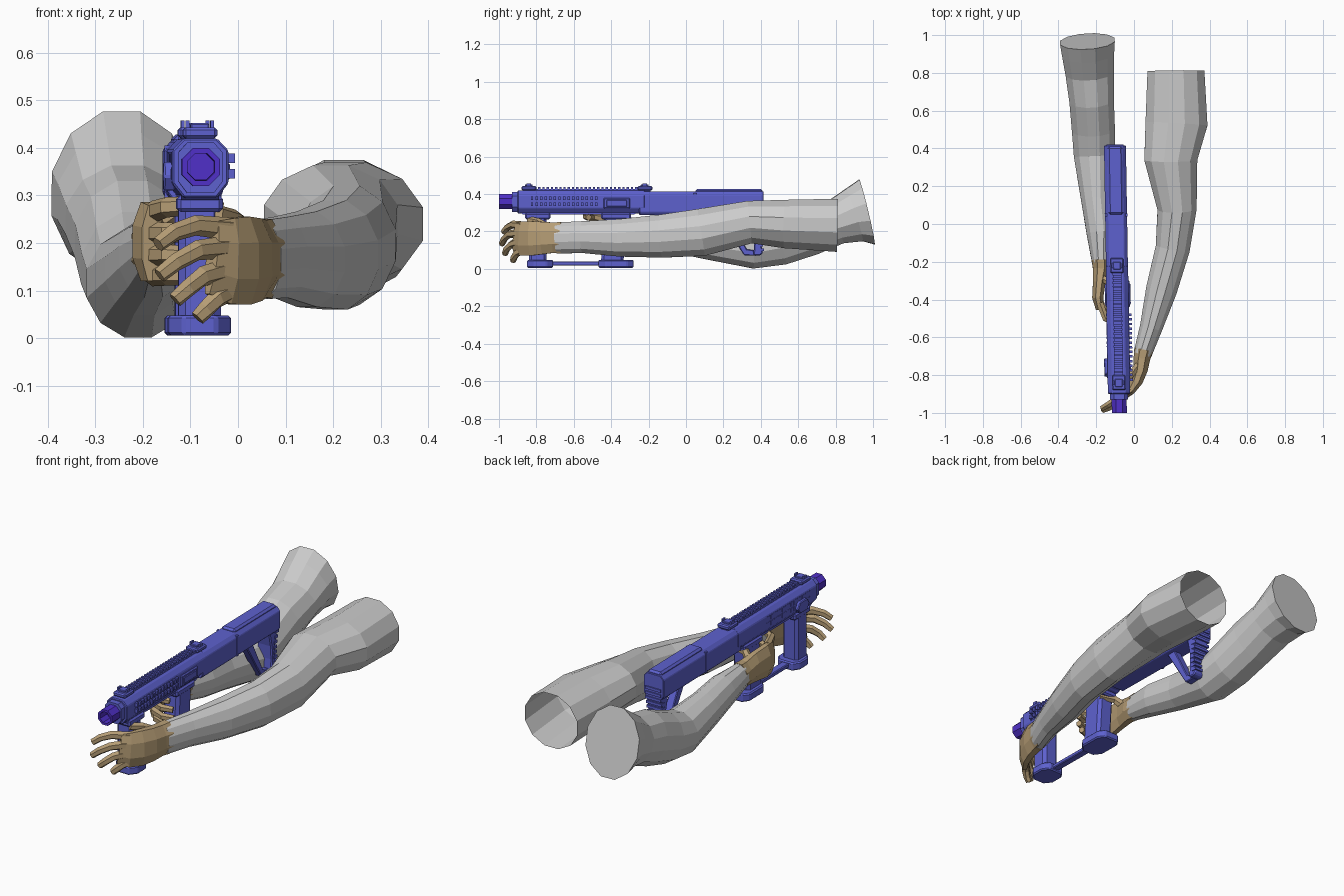
import bpy, bmesh, math
from mathutils import Vector


def material(name, rgb):
    m = bpy.data.materials.new(name)
    m.diffuse_color = (*rgb, 1)
    return m


BLUE = material("blue_metal", (0.11, 0.12, 0.62))
PURPLE = material("purple_metal", (0.08, 0.03, 0.58))
TAN = material("tan_glove", (0.47, 0.34, 0.18))


def finish(name, bm, mat=None):
    bmesh.ops.recalc_face_normals(bm, faces=bm.faces)
    me = bpy.data.meshes.new(name)
    bm.to_mesh(me)
    bm.free()
    ob = bpy.data.objects.new(name, me)
    bpy.context.collection.objects.link(ob)
    if mat:
        me.materials.append(mat)
    return ob


def gun_point(x, y, z):
    # the gun is turned slightly off the y axis
    return Vector((x - 0.094 - 0.0165 * y, y, z))


def prism(name, prof, a, b, axis="x", bevel=0.0, mat=BLUE):
    """Profile (y,z) swept a..b along x, or (x,z) along y, or (x,y) along z."""
    put = {"x": lambda p, t: (t, p[0], p[1]), "y": lambda p, t: (p[0], t, p[1]),
           "z": lambda p, t: (p[0], p[1], t)}[axis]
    bm = bmesh.new()
    r0, r1 = [[bm.verts.new(gun_point(*put(p, t))) for p in prof] for t in (a, b)]
    n = len(prof)
    for i in range(n):
        bm.faces.new((r0[i], r0[(i + 1) % n], r1[(i + 1) % n], r1[i]))
    bm.faces.new(r0)
    bm.faces.new(r1)
    ob = finish(name, bm, mat)
    if bevel:
        m = ob.modifiers.new("bevel", "BEVEL")
        m.width, m.segments = bevel, 1
    return ob


def box(name, x0, x1, y0, y1, z0, z1, bevel=0.0, mat=BLUE):
    return prism(name, [(y0, z0), (y1, z0), (y1, z1), (y0, z1)], x0, x1, "x", bevel, mat)


def loft(name, secs, n=10, mat=None, cap0=True, cap1=True):
    """Sections (x, y, z, half width, half height) across a bending path."""
    pts = [Vector(s[:3]) for s in secs]
    bm = bmesh.new()
    rings = []
    for i, s in enumerate(secs):
        t = (pts[min(i + 1, len(pts) - 1)] - pts[max(i - 1, 0)]).normalized()
        side = t.cross(Vector((0, 0, 1))).normalized()
        up = side.cross(t)
        ring = []
        for k in range(n):
            q = 2 * math.pi * (k + 0.5) / n
            ring.append(bm.verts.new(pts[i] + side * s[3] * math.cos(q) + up * s[4] * math.sin(q)))
        rings.append(ring)
    for r0, r1 in zip(rings, rings[1:]):
        for k in range(n):
            bm.faces.new((r0[k], r0[(k + 1) % n], r1[(k + 1) % n], r1[k]))
    if cap0:
        bm.faces.new(rings[0])
    if cap1:
        bm.faces.new(rings[-1])
    return finish(name, bm, mat)


# Sleeves: the right one is open at the shoulder, the left one closed
loft("right_sleeve", [
    (.045, -.69, .165, .05, .086), (.09, -.55, .17, .062, .088), (.145, -.35, .166, .085, .104),
    (.205, -.13, .175, .094, .119), (.228, .08, .195, .107, .131), (.195, .34, .25, .145, .118),
    (.225, .53, .24, .17, .134), (.222, .81, .233, .156, .147)], 12, cap1=False)
loft("left_sleeve", [
    (-.175, -.21, .19, .048, .07), (-.178, -.05, .17, .075, .088), (-.198, .13, .145, .085, .1),
    (-.21, .36, .115, .112, .117), (-.215, .50, .145, .118, .13), (-.225, .66, .205, .122, .138),
    (-.235, .80, .25, .132, .124), (-.243, .90, .288, .142, .152), (-.247, .967, .304, .15, .184)], 12)

# Gloved hands: cuff, palm, fingers, thumb
loft("right_palm", [
    (.052, -.665, .167, .052, .09), (.042, -.71, .167, .048, .088), (.034, -.77, .165, .042, .094),
    (.014, -.83, .163, .036, .1), (-.018, -.88, .162, .027, .098), (-.055, -.912, .17, .019, .084)], 8, TAN)
loft("left_palm", [
    (-.176, -.19, .19, .052, .074), (-.175, -.24, .192, .046, .07), (-.184, -.31, .2, .036, .08),
    (-.192, -.39, .203, .032, .09), (-.18, -.45, .2, .024, .086)], 8, TAN)
digits = {
    "right_index": [(-.02, -.875, .23), (-.09, -.925, .237), (-.135, -.955, .222), (-.168, -.975, .197)],
    "right_middle": [(-.02, -.885, .192), (-.085, -.945, .185), (-.13, -.972, .16), (-.165, -.985, .132)],
    "right_ring": [(-.015, -.88, .147), (-.075, -.935, .13), (-.105, -.96, .105), (-.132, -.968, .08)],
    "right_little": [(-.005, -.86, .107), (-.045, -.905, .084), (-.068, -.92, .06), (-.085, -.925, .042)],
    "right_thumb": [(.02, -.75, .225), (-.01, -.79, .25), (-.045, -.84, .262)],
    "left_thumb": [(-.165, -.29, .24), (-.13, -.31, .265), (-.05, -.33, .265)],
    "left_index": [(-.18, -.42, .265), (-.15, -.5, .275), (-.08, -.535, .28), (-.035, -.52, .275)],
    "left_middle": [(-.185, -.42, .22), (-.15, -.485, .222), (-.09, -.505, .22), (-.04, -.485, .215)],
    "left_ring": [(-.185, -.42, .175), (-.15, -.48, .176), (-.09, -.5, .172), (-.04, -.48, .168)],
    "left_little": [(-.18, -.41, .133), (-.15, -.465, .132), (-.09, -.485, .13), (-.045, -.465, .126)],
}
for name, path in digits.items():
    loft(name, [(*p, .021 - .0015 * i, .024 - .0025 * i) for i, p in enumerate(path)], 6, TAN)

# Handguard and receiver: chamfered section along y
hull = [(-.035, .295), (.035, .295), (.059, .325), (.059, .395), (.035, .42), (-.035, .42),
        (-.059, .395), (-.059, .325)]
prism("handguard", hull, -.9, -.22, "y", .004)
prism("nose_block", [(x * .8, .36 + (z - .36) * .85) for x, z in hull], -.93, -.9, "y")
prism("lower_rail", [(-.9, .31), (-.87, .29), (-.28, .29), (-.24, .31)], -.04, .04)

# Hollow octagonal muzzle with a recessed barrel face
muzzle = loft("muzzle", [(*gun_point(0, -.90, .36), .043, .043), (*gun_point(0, -1.0, .36), .043, .043)],
              8, PURPLE, False, False)
muzzle.modifiers.new("wall", "SOLIDIFY").thickness = .012
loft("barrel_face", [(*gun_point(0, -.92, .36), .032, .032), (*gun_point(0, -.94, .36), .03, .03)], 8, PURPLE)

# Top rail with teeth and two folded sights
box("top_rail", -.022, .022, -.87, -.19, .415, .428)
for i in range(24):
    y = -.79 + i * .0225
    box("rail_tooth", -.024, .024, y, y + .012, .426, .438)
for y in (-.84, -.22):
    box("sight_base", -.036, .036, y - .04, y + .04, .42, .443, .006)
    box("sight_block", -.02, .02, y - .022, y + .02, .44, .452, .003)
    for x in (-.026, .026):
        box("sight_ear", x - .004, x + .004, y - .012, y + .012, .44, .457)

# Side rails with two rows of teeth; the right one stands proud
for s, out in ((-1, .061), (1, .074)):
    for z in (.346, .378):
        box("side_rail", s * .05, s * .06, -.84, -.46, z - .013, z + .013)
        for i in range(15):
            y = -.83 + i * .0245
            box("side_tooth", s * .055, s * out, y, y + .013, z - .01, z + .01)
box("ejection_port", .05, .066, -.44, -.3, .322, .38, .005)
box("port_cover", .06, .07, -.425, -.315, .333, .368, .003)
prism("side_knob", [(-.79, .31), (-.73, .31), (-.71, .34), (-.73, .37), (-.79, .37), (-.81, .34)],
      -.076, -.05, "x", .004)

# Two vertical grips with feet joined by a bar
for name, y0, y1, tilt in (("front_grip", -.84, -.745, .0), ("rear_grip", -.435, -.315, -.02)):
    prism(name, [(y0 + tilt, .03), (y1 + tilt, .03), (y1, .3), (y0, .3)], -.045, .045, "x", .015)
    box(name + "_collar", -.048, .048, y0 - .02, y1 + .02, .265, .3, .008)
    f0, f1 = y0 - .01 + tilt * 1.2, y1 + .035
    prism(name + "_foot", [(-.035, f0), (.035, f0), (.066, f0 + .04), (.066, f1 - .035), (.04, f1),
                           (-.04, f1), (-.066, f1 - .035), (-.066, f0 + .04)], .006, .048, "z", .006)
box("foot_bar", -.02, .02, -.73, -.45, .018, .04, .004)

# Stock beam, cheek piece, ribbed butt and triangular strut
prism("stock_beam", [(-.045, .288), (.045, .288), (.058, .305), (.058, .395), (.04, .415), (-.04, .415),
                     (-.058, .395), (-.058, .305)], -.25, .415, "y", .003)
box("cheek_piece", -.04, .04, .05, .41, .40, .428, .01)
box("stock_band", -.06, .06, .04, .055, .296, .405)
prism("butt_plate", [(.345, .295), (.415, .295), (.4, .22), (.398, .15), (.412, .085), (.395, .07),
                     (.36, .072), (.366, .15), (.362, .22)], -.042, .042, "x", .006)
for i in range(10):
    z = .095 + i * .026
    y = min(.413, .398 + .6 * abs(z - .18) ** 1.6)
    box("butt_rib", -.045, .045, y - .02, y + .008, z, z + .014)
prism("stock_strut", [(.17, .295), (.225, .295), (.325, .105), (.375, .098), (.375, .07), (.31, .073)],
      -.022, .022, "x", .004)
